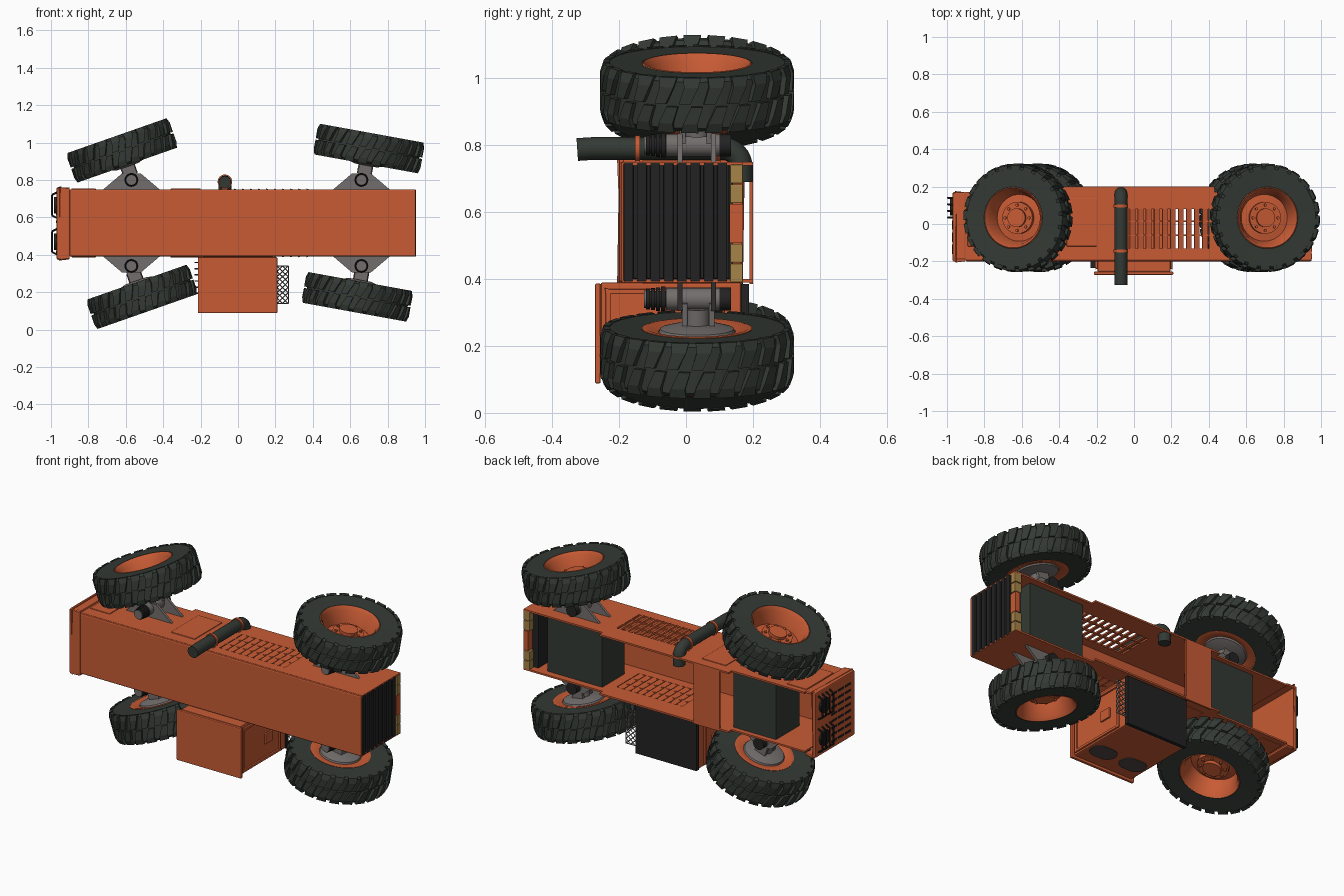
import bpy, bmesh, math
from mathutils import Matrix, Vector

if "Cube" in bpy.data.objects:
    bpy.data.objects.remove(bpy.data.objects["Cube"])


def material(name, rgb):
    m = bpy.data.materials.new(name)
    m.use_nodes = True
    m.diffuse_color = (*rgb, 1)
    b = next(n for n in m.node_tree.nodes if n.type == 'BSDF_PRINCIPLED')
    b.inputs["Base Color"].default_value = (*rgb, 1)
    b.inputs["Roughness"].default_value = 0.7
    return m


ORANGE = material("orange paint", (0.58, 0.105, 0.035))
RUBBER = material("dark green rubber", (0.034, 0.042, 0.035))
BLACK = material("black", (0.016, 0.016, 0.016))
GREY = material("grey metal", (0.17, 0.155, 0.15))
AMBER = material("amber lamp", (0.38, 0.23, 0.065))
GLASS = material("window grey", (0.08, 0.065, 0.06))


class Part:
    """Collects simple solids into one mesh of one colour."""
    def __init__(self, name, mat):
        self.name, self.mat, self.bm = name, mat, bmesh.new()

    def box(self, lo, hi, mtx=Matrix()):
        c = [(a + b) / 2 for a, b in zip(lo, hi)]
        s = [b - a for a, b in zip(lo, hi)]
        m = mtx @ Matrix.Translation(c) @ Matrix.Diagonal((*s, 1))
        bmesh.ops.create_cube(self.bm, size=1, matrix=m)
        return self

    def rod(self, a, b, r, seg=16, r2=None):
        a, b = Vector(a), Vector(b)
        d = b - a
        m = Matrix.Translation((a + b) / 2) @ d.to_track_quat('Z', 'Y').to_matrix().to_4x4()
        bmesh.ops.create_cone(self.bm, cap_ends=True, segments=seg, radius1=r,
                              radius2=r if r2 is None else r2, depth=d.length, matrix=m)
        return self

    def prism(self, pts, axis_lo, axis_hi):
        """Extrude an x-z outline along y."""
        vs = [self.bm.verts.new((x, axis_lo, z)) for x, z in pts]
        f = self.bm.faces.new(vs)
        r = bmesh.ops.extrude_face_region(self.bm, geom=[f])
        bmesh.ops.translate(self.bm, vec=(0, axis_hi - axis_lo, 0),
                            verts=[v for v in r["geom"] if isinstance(v, bmesh.types.BMVert)])
        return self

    def lathe(self, prof, seg=48):
        """Turn a (radius, height) profile about z."""
        rings = [[self.bm.verts.new((r * math.cos(t), r * math.sin(t), h))
                  for t in (2 * math.pi * i / seg for i in range(seg))] for r, h in prof]
        for a, b in zip(rings, rings[1:]):
            for i in range(seg):
                j = (i + 1) % seg
                self.bm.faces.new((a[i], a[j], b[j], b[i]))
        return self

    def done(self, mtx=Matrix(), bevel=0, smooth=False):
        bmesh.ops.remove_doubles(self.bm, verts=self.bm.verts, dist=1e-6)
        bmesh.ops.recalc_face_normals(self.bm, faces=self.bm.faces)
        me = bpy.data.meshes.new(self.name)
        self.bm.to_mesh(me)
        self.bm.free()
        me.materials.append(self.mat)
        ob = bpy.data.objects.new(self.name, me)
        bpy.context.collection.objects.link(ob)
        ob.matrix_world = mtx
        if bevel:
            md = ob.modifiers.new("bevel", 'BEVEL')
            md.width, md.segments = bevel, 2
        if smooth:
            bpy.ops.object.select_all(action='DESELECT')
            ob.select_set(True)
            bpy.context.view_layer.objects.active = ob
            bpy.ops.object.shade_smooth_by_angle(angle=math.radians(35))
        return ob


# Hood: long panel of the open channel body
Part("hood", ORANGE).box((-0.9, -0.2, 0.39), (0.95, -0.185, 0.75)).done(bevel=0.008)

# Side walls with a louvred window and a longer middle skirt
for side, z0, z1, out in (("upper", 0.74, 0.75, 1), ("lower", 0.39, 0.40, -1)):
    p = Part(side + "_side_wall", ORANGE)
    for x0, x1, y0, y1 in ((-0.9, -0.03, -0.19, 0.17), (0.40, 0.95, -0.19, 0.17),
                           (-0.03, 0.40, -0.19, -0.13), (-0.03, 0.40, 0.08, 0.17),
                           (-0.42, 0.43, 0.17, 0.20), (-0.03, 0.40, -0.065, -0.055),
                           (-0.03, 0.40, 0.01, 0.02)):
        p.box((x0, y0, z0), (x1, y1, z1))
    p.done()
    p = Part(side + "_louvres", ORANGE)
    zc = (z0 + z1) / 2
    for i in range(10):
        m = Matrix.Translation((-0.008 + i * 0.043, -0.025, zc)) @ Matrix.Rotation(0.35 * out, 4, 'Y')
        p.box((-0.015, -0.105, -0.004), (0.015, 0.105, 0.004), m)
    p.done()
    # Raised access panels
    p = Part(side + "_access_panels", ORANGE)
    ze = z1 if out > 0 else z0
    for x0, x1 in ((-0.36, -0.2), (-0.89, -0.76)):
        p.box((x0, -0.12, ze - 0.004), (x1, 0.14, ze + 0.005))
    p.done(bevel=0.004)

# Belly plates and axle housings
Part("belly_plate", ORANGE).box((-0.36, 0.19, 0.385), (-0.19, 0.2, 0.75)).done()
Part("front_axle_housing", RUBBER).box((-0.69, -0.08, 0.4), (-0.41, 0.14, 0.74)).done()
Part("rear_axle_housing", RUBBER).box((0.46, -0.08, 0.4), (0.82, 0.13, 0.74)).done()

# Nose cap with slotted grille
p = Part("nose_cap", ORANGE).box((-0.97, -0.2, 0.375), (-0.95, 0.17, 0.76))
p.box((-0.95, -0.2, 0.375), (-0.9, -0.185, 0.76))
for z in (0.375, 0.745):
    p.box((-0.95, -0.19, z), (-0.9, 0.17, z + 0.015))
p.done(bevel=0.006)
p = Part("grille_slots", BLACK)
for i in range(3):
    for j in range(8):
        y, z = -0.16 + i * 0.065, 0.41 + j * 0.04
        p.box((-0.973, y, z), (-0.968, y + 0.05, z + 0.012))
p.done()
p = Part("headlights", BLACK)
g = Part("headlight_guards", BLACK)
for zc in (0.47, 0.665):
    p.rod((-0.955, 0.09, zc), (-0.983, 0.09, zc), 0.045, 24)
    for y in (0.035, 0.07, 0.105, 0.14):
        g.rod((-0.995, y, zc - 0.055), (-0.995, y, zc + 0.055), 0.005, 8)
        for s in (-1, 1):
            g.rod((-0.995, y, zc + s * 0.055), (-0.965, y, zc + s * 0.07), 0.005, 8)
p.done(smooth=True)
g.done(smooth=True)

# Ribbed radiator and tail lamps
p = Part("radiator", BLACK).box((0.88, -0.185, 0.4), (0.935, 0.13, 0.74))
for i in range(8):
    y = -0.187 + i * 0.04
    p.box((0.92, y, 0.392), (0.952, y + 0.03, 0.748))
p.done(bevel=0.004)
p = Part("tail_lamps", AMBER)
for z in (0.39, 0.449, 0.627, 0.686):
    p.box((0.91, 0.132, z), (0.953, 0.17, z + 0.056))
p.done(bevel=0.003)
Part("lamp_bar", ORANGE).box((0.92, 0.13, 0.508), (0.95, 0.17, 0.624)).done()

# Cab hung on the lower side
Part("cab", ORANGE).box((-0.195, -0.255, 0.1), (0.195, 0.165, 0.39)).done(bevel=0.006)
Part("cab_roof", ORANGE).box((-0.215, -0.272, 0.088), (0.21, -0.255, 0.387)).done(bevel=0.005)
Part("cab_floor", BLACK).box((-0.2, 0.165, 0.1), (0.2, 0.188, 0.385)).done()
p = Part("cab_door_frames", ORANGE)
for x in (-0.199, 0.199):
    for y0, y1, z0, z1 in ((-0.24, -0.225, 0.11, 0.37), (0.1, 0.115, 0.11, 0.37),
                           (-0.24, 0.115, 0.11, 0.125), (-0.24, 0.115, 0.355, 0.37),
                           (-0.03, 0.04, 0.2, 0.26)):
        p.box((x - 0.006, y0, z0), (x + 0.006, y1, z1))
p.done(bevel=0.003)
p = Part("cab_windows", GLASS)
for xc in (-0.1, 0.1):
    for s in (-1, 1):
        p.rod((xc + s * 0.025, -0.13, 0.096), (xc + s * 0.025, -0.13, 0.104), 0.055, 24)
    p.box((xc - 0.025, -0.185, 0.096), (xc + 0.025, -0.075, 0.104))
p.done()
p = Part("cab_lamp_bars", BLACK)
for i in range(6):
    z = 0.19 + i * 0.033
    p.box((-0.232, -0.235, z), (-0.19, -0.2, z + 0.007))
p.done()

# Diamond mesh step
p = Part("mesh_step", GREY)
nx, nz, w, h = 2, 7, 0.03, 0.0285
for i in range(nx):
    for j in range(nz):
        x, z = 0.208 + i * w, 0.14 + j * h
        p.rod((x, 0.18, z), (x + w, 0.18, z + h), 0.003, 4)
        p.rod((x + w, 0.18, z), (x, 0.18, z + h), 0.003, 4)
for z in (0.14, 0.34):
    p.rod((0.2, 0.18, z), (0.27, 0.18, z), 0.003, 4)
p.rod((0.27, 0.18, 0.14), (0.27, 0.18, 0.34), 0.003, 4)
p.done()

# Exhaust pipe with elbow and clamps
path = [(-0.07, -0.325, 0.787), (-0.07, -0.28, 0.79), (-0.07, 0.11, 0.79)]
path += [(-0.07, 0.11 + 0.055 * math.sin(t), 0.735 + 0.055 * math.cos(t))
         for t in (math.pi / 16 * k for k in range(1, 9))] + [(-0.07, 0.165, 0.69)]
cu = bpy.data.curves.new("exhaust_pipe", 'CURVE')
cu.dimensions, cu.bevel_depth, cu.bevel_resolution, cu.use_fill_caps = '3D', 0.034, 4, True
sp = cu.splines.new('POLY')
sp.points.add(len(path) - 1)
for pt, co in zip(sp.points, path):
    pt.co = (*co, 1)
sp.use_smooth = True
cu.materials.append(RUBBER)
bpy.context.collection.objects.link(bpy.data.objects.new("exhaust_pipe", cu))
p = Part("exhaust_clamps", ORANGE)
for y in (-0.145, 0.095):
    p.rod((-0.07, y - 0.008, 0.79), (-0.07, y + 0.008, 0.79), 0.039, 24)
    p.box((-0.085, y - 0.008, 0.745), (-0.055, y + 0.008, 0.78))
p.done(smooth=True)


def add_lugs(part, n=24):
    """Two staggered rows of slanted tread blocks."""
    for s in (-1, 1):
        for k in range(n):
            t = 2 * math.pi * (k + (0.5 if s > 0 else 0)) / n
            vs = []
            for a, hw, skew, rt in ((0.004, 0.06, 0.0, 0.29), (0.055, 0.075, 0.07, 0.29),
                                    (0.0835, 0.095, 0.08, 0.281)):
                for r, u in ((0.262, -hw), (0.262, hw), (rt, hw), (rt, -hw)):
                    q = t + u + skew * s
                    vs.append(part.bm.verts.new((r * math.cos(q), r * math.sin(q), a * s)))
            part.bm.faces.new(vs[0:4])
            part.bm.faces.new(vs[8:12])
            for b in (0, 4):
                for i in range(4):
                    j = (i + 1) % 4
                    part.bm.faces.new((vs[b + i], vs[b + j], vs[b + 4 + j], vs[b + 4 + i]))


# Steered wheels: name, centre x, centre z, steering angle, pivot x, outward side
for name, cx, cz, ang, px, out in (("front_upper", -0.62, 0.958, 19.3, -0.57, 1),
                                   ("rear_upper", 0.70, 0.968, -10.3, 0.66, 1),
                                   ("front_lower", -0.513, 0.175, 19.3, -0.57, -1),
                                   ("rear_lower", 0.638, 0.175, -10.3, 0.66, -1)):
    m = Matrix.Translation((cx, 0.033, cz)) @ Matrix.Rotation(math.radians(-ang), 4, 'Y')
    if out < 0:
        m = m @ Matrix.Rotation(math.pi, 4, 'X')
    p = Part(name + "_tyre", RUBBER).lathe([
        (0.157, -0.07), (0.165, -0.078), (0.262, -0.081), (0.274, -0.07),
        (0.274, 0.07), (0.262, 0.081), (0.165, 0.078), (0.157, 0.07), (0.157, -0.07)])
    add_lugs(p)
    p.done(m)
    p = Part(name + "_rim", ORANGE).lathe([
        (0.0, 0.03), (0.05, 0.03), (0.05, 0.012), (0.085, 0.012), (0.085, -0.015), (0.125, -0.02),
        (0.145, 0.06), (0.16, 0.08), (0.165, 0.076), (0.158, 0.0), (0.165, -0.08),
        (0.155, -0.082), (0.115, -0.07), (0.115, -0.03), (0.0, -0.03)])
    for k in range(8):
        t = math.pi * k / 4
        x, y = 0.068 * math.cos(t), 0.068 * math.sin(t)
        p.rod((x, y, 0.005), (x, y, 0.022), 0.008, 6)
    p.done(m, smooth=True)
    p = Part(name + "_hub", GREY).lathe([(0.118, -0.06), (0.11, -0.078), (0.06, -0.092), (0.0, -0.092)])
    p.rod((0, 0, -0.14), (0, 0, -0.08), 0.04)
    p.done(m, smooth=True)

    # Kingpin, fixed bracket and turning fork
    zw = 0.75 if out > 0 else 0.39
    zp = zw + out * 0.05
    p = Part(name + "_bracket", GREY)
    for y in (-0.025, 0.075):
        p.prism([(px - 0.15, zw), (px + 0.15, zw), (px + 0.05, zw + out * 0.085),
                 (px - 0.05, zw + out * 0.085)], y, y + 0.015)
    p.done()
    p = Part(name + "_fork", GREY)
    for y in (-0.01, 0.07):
        p.box((-0.035, y - 0.042, -0.16), (0.035, y - 0.025, -0.08), m)
    p.rod((px, -0.06, zp), (px, 0.1, zp), 0.034, 24)
    p.done(smooth=True)
    p = Part(name + "_pivot_boots", BLACK)
    for i in range(4):
        p.rod((px, -0.062 - i * 0.015, zp), (px, -0.074 - i * 0.015, zp), 0.037 - i * 0.002, 20)
    p.rod((px, -0.115, zp), (px, -0.05, zp), 0.025, 20)
    p.rod((px, 0.1, zp), (px, 0.135, zp), 0.034, 20)
    p.done(smooth=True)
    p = Part(name + "_pivot_cap", GREY)
    p.rod((px, -0.125, zp), (px, -0.115, zp), 0.026, 20)
    p.done(smooth=True)
